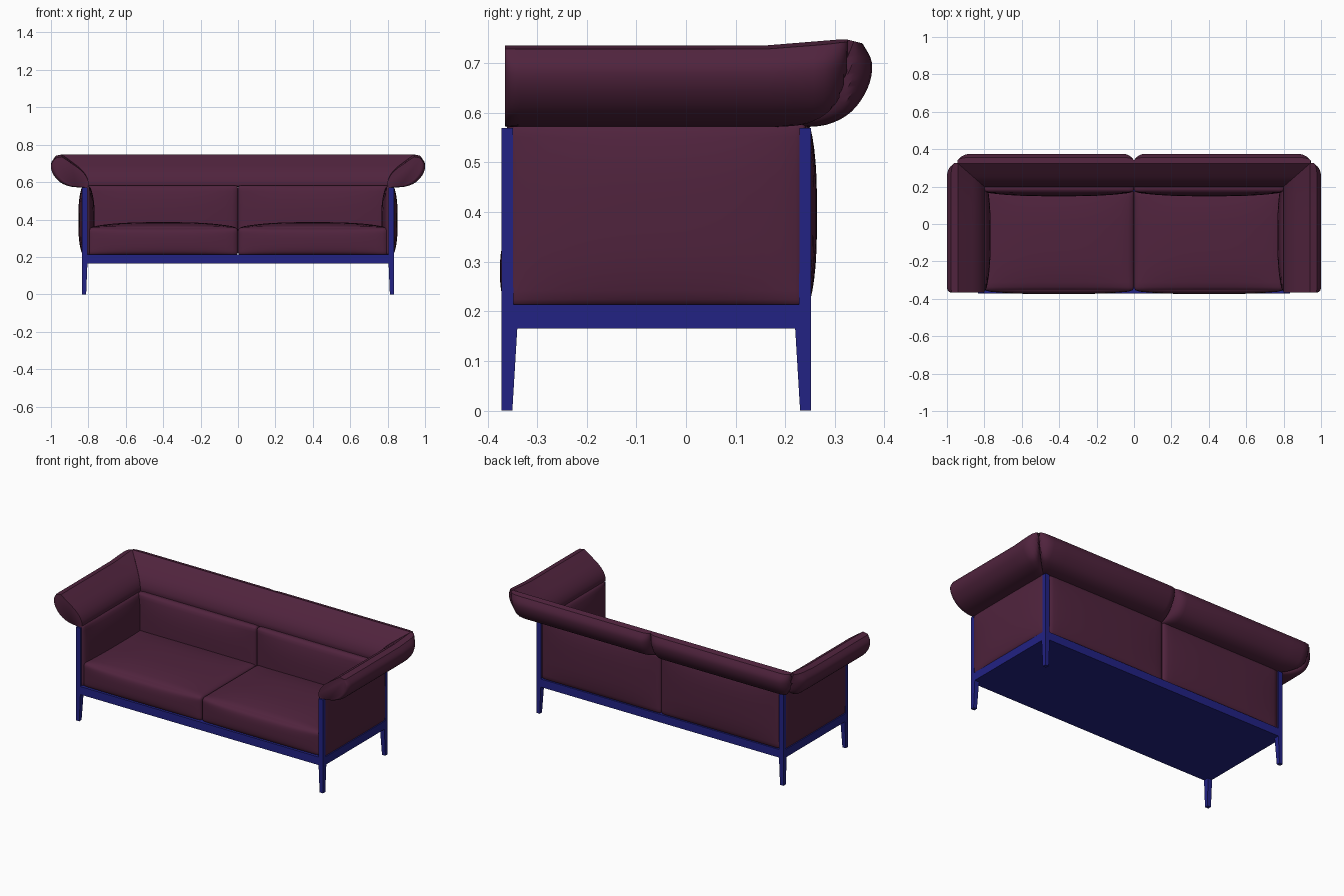
import bpy, bmesh, math
from mathutils import Vector

if "Cube" in bpy.data.objects:
    bpy.data.objects.remove(bpy.data.objects["Cube"], do_unlink=True)


def material(name, rgb):
    m = bpy.data.materials.new(name)
    m.use_nodes = True
    m.diffuse_color = (*rgb, 1)
    m.node_tree.nodes["Principled BSDF"].inputs["Base Color"].default_value = (*rgb, 1)
    return m


FABRIC = material("plum fabric", (0.08, 0.017, 0.047))
FRAME = material("blue frame", (0.016, 0.016, 0.23))


def finish(name, bm, mat, smooth=False):
    bmesh.ops.recalc_face_normals(bm, faces=bm.faces)
    mesh = bpy.data.meshes.new(name)
    bm.to_mesh(mesh)
    bm.free()
    mesh.materials.append(mat)
    ob = bpy.data.objects.new(name, mesh)
    bpy.context.collection.objects.link(ob)
    if smooth:
        bpy.ops.object.select_all(action='DESELECT')
        ob.select_set(True)
        bpy.context.view_layer.objects.active = ob
        bpy.ops.object.shade_smooth_by_angle(angle=math.radians(40))
    return ob


def loft(bm, rings):
    """Skin closed rings of points and cap both ends."""
    vs = [[bm.verts.new(p) for p in ring] for ring in rings]
    n = len(vs[0])
    for a, b in zip(vs, vs[1:]):
        for i in range(n):
            j = (i + 1) % n
            bm.faces.new((a[i], a[j], b[j], b[i]))
    bm.faces.new(vs[0][::-1])
    bm.faces.new(vs[-1])


def cushion(name, lo, hi, low_bulge, high_bulge, r, sx):
    """Rounded box whose sides swell outwards; sx mirrors it across x."""
    bm = bmesh.new()
    bmesh.ops.create_cube(bm, size=2)
    bmesh.ops.subdivide_edges(bm, edges=bm.edges[:], cuts=15, use_grid_fill=True)
    lo, hi = Vector(lo), Vector(hi)
    mid, half = (lo + hi) / 2, (hi - lo) / 2
    for v in bm.verts:
        q = Vector([math.sin(c * math.pi / 2) for c in v.co])
        p = Vector([q[a] * half[a] for a in range(3)])
        core = Vector([max(r - half[a], min(half[a] - r, p[a])) for a in range(3)])
        out = core + (p - core).normalized() * r
        for a in range(3):
            b, c = (a + 1) % 3, (a + 2) % 3
            swell = high_bulge[a] if q[a] > 0 else low_bulge[a]
            out[a] += swell * q[a] * (1 - abs(q[b]) ** 3) * (1 - abs(q[c]) ** 3)
        out += mid
        v.co = (out.x * sx, out.y, out.z)
    return finish(name, bm, FABRIC, True)


# Bolster section: inner and outer curves of a tilted lens (outward, height)
INNER = [(0, .58), (0, .605), (.015, .64), (.045, .675), (.09, .71), (.142, .748)]
OUTER = [(.025, .571), (.095, .576), (.152, .602), (.19, .65), (.2, .7), (.178, .74)]
TIP = .145


def smooth_curve(pts, steps=4):
    """Catmull-Rom resampling."""
    res = []
    for i in range(len(pts) - 1):
        k = [Vector(pts[max(0, min(len(pts) - 1, i + o))]) for o in (-1, 0, 1, 2)]
        for s in range(steps):
            t = s / steps
            res.append(k[1] + (k[2] - k[0]) * t / 2
                       + (2 * k[0] - 5 * k[1] + 4 * k[2] - k[3]) * t * t / 2
                       + (3 * (k[1] - k[2]) + k[3] - k[0]) * t ** 3 / 2)
    return res + [Vector(pts[-1])]


INNER, OUTER = smooth_curve(INNER), smooth_curve(OUTER)


def bolster(name, start, is_arm, start_round, start_size, sx):
    """Lens section swept from start to the mitred back corner."""
    corner, ratio = (.2, .875) if is_arm else (.8, 1)
    steps = [0, .04, .12, .25, .45, .7, 1]

    def puff(f, size):
        return size + (1 - size) * math.sqrt(1 - (1 - f) ** 2)

    stations = [(False, f * start_round, puff(f, start_size)) for f in steps]
    stations += [(True, d, 1) for d in (.4, .28, .16)]
    stations += [(True, f * .07, puff(f, .45)) for f in reversed(steps)]
    rings = []
    for at_end, d, size in stations:
        section = INNER + [i.lerp(o, size) for i, o in zip(INNER, OUTER)][::-1]
        ring = []
        for u, z in section:
            along = corner + ratio * min(u, TIP) - d if at_end else start + d
            if is_arm:
                # the arm top dips slightly ahead of the corner
                dip = .07 * max(0, min(1, (.31 - along) / .15))
                ring.append((sx * (.8 + u), along, .575 + (z - .575) * (1 - dip)))
            else:
                ring.append((sx * along, .2 + .875 * u, z))
        rings.append(ring)
    bm = bmesh.new()
    loft(bm, rings)
    finish(name, bm, FABRIC, True)


def rect(x0, x1, y0, y1, z):
    return [(x0, y0, z), (x1, y0, z), (x1, y1, z), (x0, y1, z)]


# Base platform
bm = bmesh.new()
loft(bm, [rect(-.835, .835, -.372, .252, z) for z in (.165, .214)])
finish("base_frame", bm, FRAME)

for sx, side in ((1, "left"), (-1, "right")):
    # Corner posts with tapered legs
    for place, outer, inward in (("front", -.372, 1), ("back", .252, -1)):
        bm = bmesh.new()
        for z0, z1, x0, x1, y0, y1 in ((0, .166, .812, .805, .022, .032),
                                       (.166, .57, .805, .805, .024, .023)):
            loft(bm, [rect(sx * x, sx * .835, outer, outer + inward * w, z)
                      for z, x, w in ((z0, x0, y0), (z1, x1, y1))])
        finish(f"{place}_{side}_post", bm, FRAME)

    # Upholstery
    cushion(f"{side}_seat_cushion", (0, -.358, .205), (.803, .19, .358),
            (0, .017, 0), (0, 0, .028), .022, sx)
    cushion(f"{side}_back_cushion", (0, .17, .21), (.805, .248, .583),
            (0, .022, 0), (0, .016, 0), .018, sx)
    cushion(f"{side}_arm_cushion", (.793, -.362, .21), (.832, .243, .582),
            (.027, 0, 0), (.022, 0, 0), .014, sx)
    bolster(f"{side}_back_bolster", 0, False, .06, .5, sx)
    bolster(f"{side}_arm_bolster", -.365, True, .03, .85, sx)
